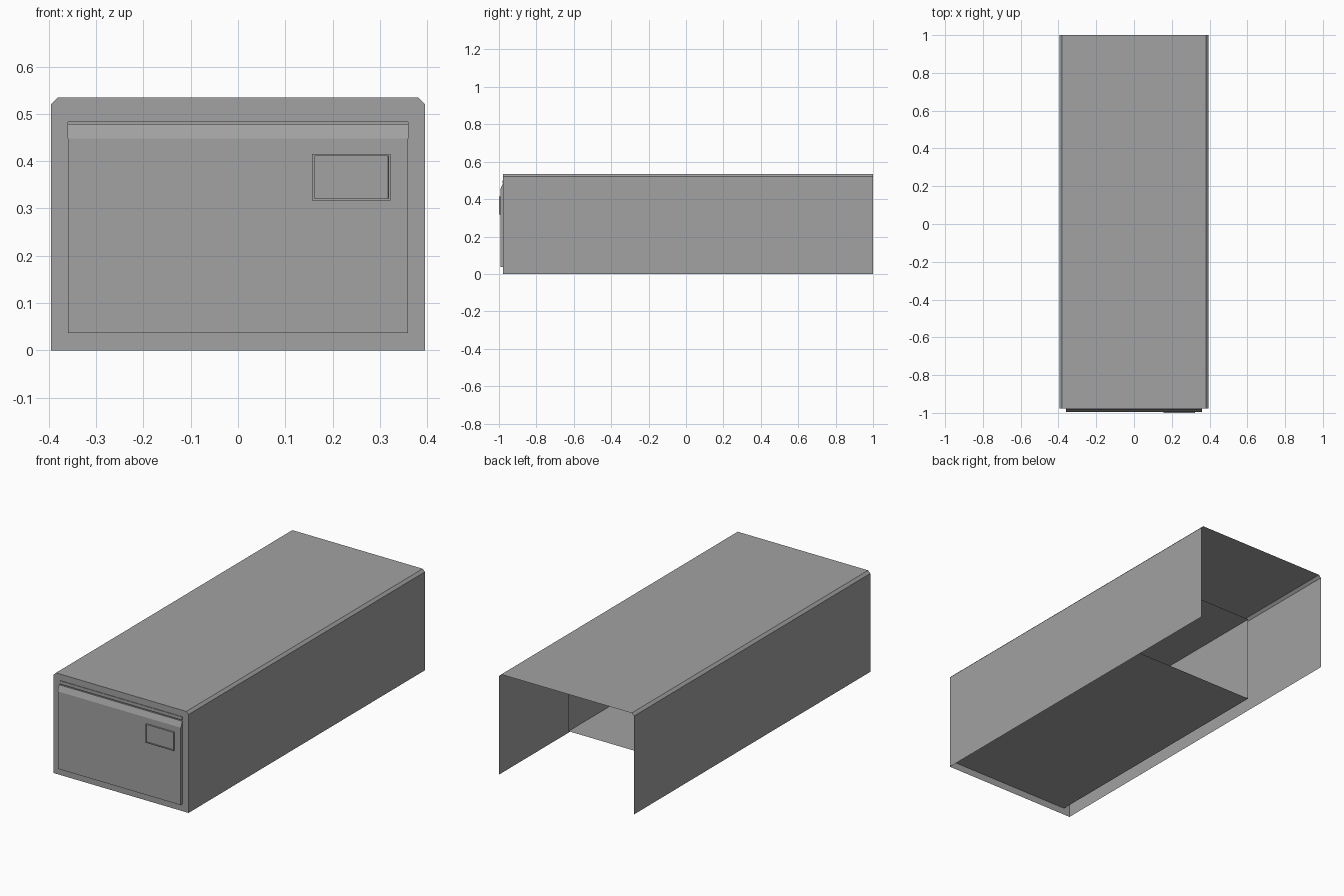
import bpy
import bmesh

cube = bpy.data.objects.get("Cube")
if cube:
    bpy.data.objects.remove(cube, do_unlink=True)

grey = bpy.data.materials.new("grey metal")
grey.use_nodes = True
COLOUR = (0.36, 0.36, 0.36, 1)
grey.diffuse_color = COLOUR
grey.node_tree.nodes["Principled BSDF"].inputs["Base Color"].default_value = COLOUR

# Main dimensions
W, H, CH = 0.395, 0.534, 0.013
FRONT, BACK, SLEEVE_END = -0.978, 1.0, 0.47
OX, OZ0, OZ1 = 0.359, 0.037, 0.5


def finish(name, bm, fix_normals=True):
    if fix_normals:
        bmesh.ops.recalc_face_normals(bm, faces=bm.faces)
    mesh = bpy.data.meshes.new(name)
    bm.to_mesh(mesh)
    bm.free()
    mesh.materials.append(grey)
    obj = bpy.data.objects.new(name, mesh)
    bpy.context.collection.objects.link(obj)
    return obj


def rect(x0, x1, z0, z1):
    return [(x0, z0), (x1, z0), (x1, z1), (x0, z1)]


def sheet(name, outline, y0, y1, closed):
    """Thin sheet: an x-z outline swept along y, with open ends."""
    bm = bmesh.new()
    a = [bm.verts.new((x, y0, z)) for x, z in outline]
    b = [bm.verts.new((x, y1, z)) for x, z in outline]
    n = len(outline)
    for i in range(n if closed else n - 1):
        j = (i + 1) % n
        bm.faces.new((a[i], a[j], b[j], b[i]))
    return finish(name, bm)


def bar(name, profile, half_width):
    """Solid bar: a y-z profile swept along x."""
    bm = bmesh.new()
    face = bm.faces.new([bm.verts.new((-half_width, y, z)) for y, z in profile])
    ext = bmesh.ops.extrude_face_region(bm, geom=[face])
    verts = [v for v in ext["geom"] if isinstance(v, bmesh.types.BMVert)]
    bmesh.ops.translate(bm, verts=verts, vec=(2 * half_width, 0, 0))
    return finish(name, bm)


# Outer casing, open below and behind
casing_outline = [(-W, 0), (-W, H - CH), (-W + CH, H),
                  (W - CH, H), (W, H - CH), (W, 0)]
sheet("casing", casing_outline, FRONT, BACK, False)

# Front frame with the drawer opening
bm = bmesh.new()
for loop in (casing_outline, rect(-OX, OX, OZ0, OZ1)):
    vs = [bm.verts.new((x, FRONT, z)) for x, z in loop]
    for i, v in enumerate(vs):
        bm.edges.new((v, vs[(i + 1) % len(vs)]))
bmesh.ops.triangle_fill(bm, use_beauty=True, edges=bm.edges[:], normal=(0, -1, 0))
finish("front_frame", bm, False)

# Inner sleeve, open behind
sheet("inner_sleeve", rect(-OX, OX, OZ0, OZ1), FRONT, SLEEVE_END, True)

# Drawer front with a sloping pull lip along its top
bar("drawer_front", [(FRONT, OZ0), (-0.992, OZ0), (-0.992, 0.448), (FRONT, 0.448)], OX)
bar("pull_lip", [(FRONT, 0.448), (-0.994, 0.448), (-0.982, 0.478), (FRONT, 0.478)], 0.361)

# Strip above the finger gap, and the plate closing the gap
bar("top_strip", [(FRONT, 0.483), (-0.981, 0.483), (-0.981, OZ1), (FRONT, OZ1)], OX)
bar("gap_plate", [(-0.97, 0.47), (-0.974, 0.47), (-0.974, 0.49), (-0.97, 0.49)], OX)

# Label holder: raised plate with a recessed window
bm = bmesh.new()
face = bm.faces.new([bm.verts.new((x, -0.992, z))
                     for x, z in rect(0.157, 0.322, 0.317, 0.415)])
ext = bmesh.ops.extrude_face_region(bm, geom=[face])
verts = [v for v in ext["geom"] if isinstance(v, bmesh.types.BMVert)]
bmesh.ops.translate(bm, verts=verts, vec=(0, -0.008, 0))
bmesh.ops.recalc_face_normals(bm, faces=bm.faces)
window = [f for f in bm.faces if f.calc_center_median().y < -0.999]
bmesh.ops.inset_region(bm, faces=window, thickness=0.006)
bmesh.ops.inset_region(bm, faces=window, thickness=0.0001, depth=-0.005)
finish("label_holder", bm)
